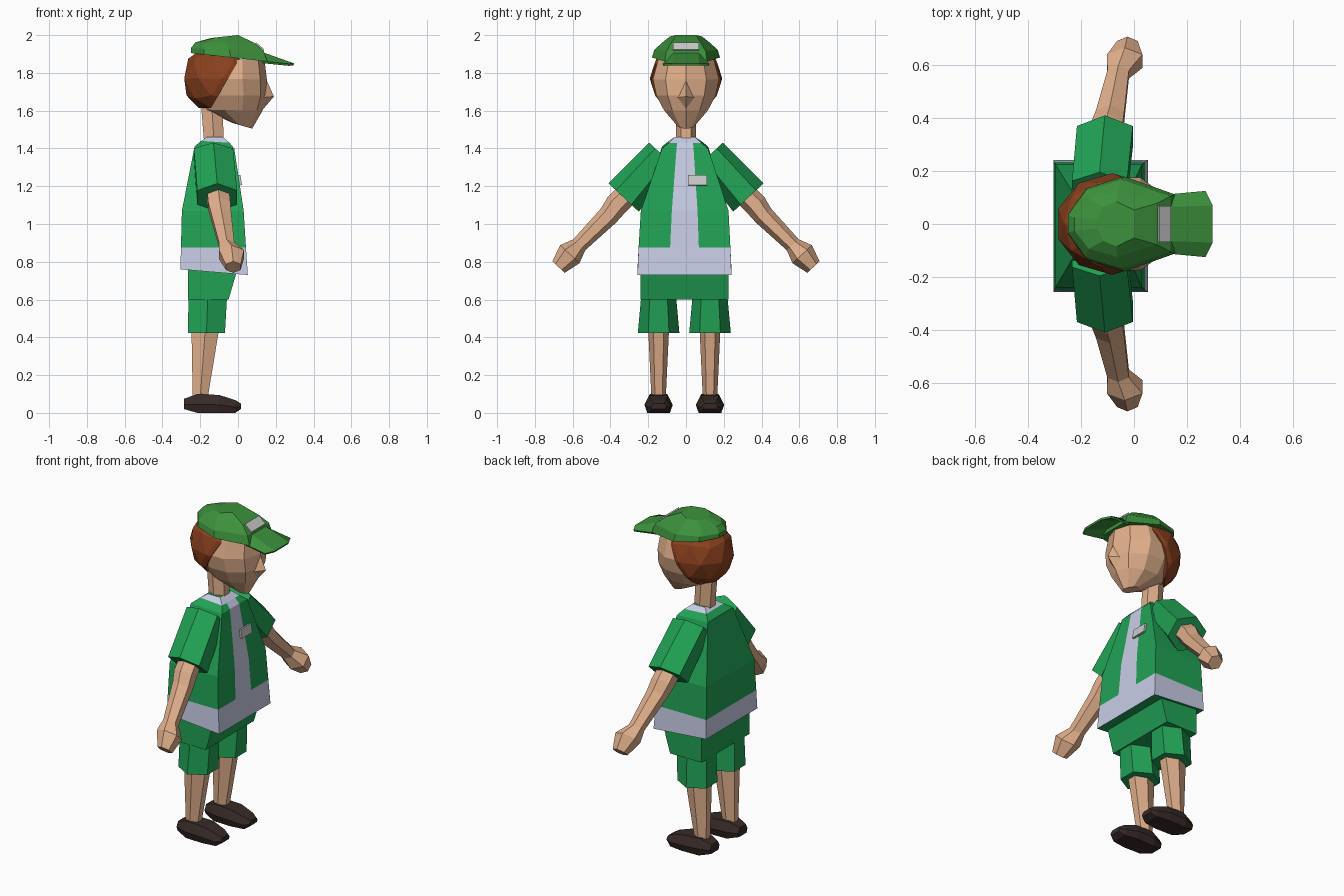
import bpy, bmesh
from math import sin, cos, pi, radians
from mathutils import Vector

if "Cube" in bpy.data.objects:
    bpy.data.objects.remove(bpy.data.objects["Cube"])


def material(name, rgb):
    m = bpy.data.materials.new(name)
    m.diffuse_color = (*rgb, 1)
    m.use_nodes = True
    m.node_tree.nodes["Principled BSDF"].inputs["Base Color"].default_value = m.diffuse_color
    return m


GREEN = material("shirt green", (0.015, 0.36, 0.09))
CAP = material("cap green", (0.045, 0.28, 0.045))
SKIN = material("skin", (0.75, 0.43, 0.26))
HAIR = material("hair", (0.26, 0.053, 0.013))
WHITE = material("trim white", (0.58, 0.61, 0.79))
SHOE = material("shoe brown", (0.038, 0.023, 0.021))


def finish(name, bm, mats):
    bmesh.ops.recalc_face_normals(bm, faces=bm.faces)
    me = bpy.data.meshes.new(name)
    bm.to_mesh(me)
    bm.free()
    for m in mats:
        me.materials.append(m)
    ob = bpy.data.objects.new(name, me)
    bpy.context.collection.objects.link(ob)
    return ob


def loft(name, rings, mats, pick=lambda i, j: 0):
    """Skin closed rings of points; pick(i, j) gives the material of side j in band i."""
    bm = bmesh.new()
    vs = [[bm.verts.new(p) for p in r] for r in rings]
    n = len(rings[0])
    for i in range(len(vs) - 1):
        for j in range(n):
            k = (j + 1) % n
            f = bm.faces.new((vs[i][j], vs[i][k], vs[i + 1][k], vs[i + 1][j]))
            f.material_index = pick(i, j)
    bm.faces.new(vs[0])
    bm.faces.new(vs[-1])
    return finish(name, bm, mats)


def polygon(n, start=0.0):
    return [(cos(start + 2 * pi * i / n), sin(start + 2 * pi * i / n)) for i in range(n)]


def tilted(profile, back, front, hw):
    """Ring spanning from a back point to a front point (x, z), half width hw in y."""
    mx, mz = (back[0] + front[0]) / 2, (back[1] + front[1]) / 2
    hx, hz = (front[0] - back[0]) / 2, (front[1] - back[1]) / 2
    return [(mx + a * hx, b * hw, mz + a * hz) for a, b in profile]


def flat_ring(x, y, z, rx, ry):
    return [(x + a * rx, y + b * ry, z) for a, b in polygon(6, pi / 2)]


def arm_ring(s, x, y, z, ru, rv):
    """Hexagon across the sloping arm, with a vertex on the outer ridge."""
    v = Vector((0, s * 0.73, 0.68))
    c = Vector((x, s * y, z))
    return [c + Vector((a * ru, 0, 0)) + v * b * rv for a, b in polygon(6, pi / 6)]


# head
round_profile = polygon(10)
head = [((-.03, 1.535), (.075, 1.505), .045), ((-.18, 1.605), (.13, 1.60), .122),
        ((-.21, 1.68), (.155, 1.68), .165), ((-.22, 1.77), (.153, 1.765), .184),
        ((-.2, 1.87), (.14, 1.87), .155)]
loft("head", [tilted(round_profile, *r) for r in head], [SKIN])

# nose
bm = bmesh.new()
for p in [(.15, 0, 1.765), (.19, 0, 1.675), (.135, .045, 1.67), (.135, -.045, 1.67),
          (.135, 0, 1.61), (.1, 0, 1.7)]:
    bm.verts.new(p)
bmesh.ops.convex_hull(bm, input=bm.verts)
finish("nose", bm, [SKIN])

# hair: faceted ball cut by a slanted plane
bm = bmesh.new()
bmesh.ops.create_icosphere(bm, subdivisions=2, radius=1)
for v in bm.verts:
    v.co = Vector((-.083 + v.co.x * .212, v.co.y * .192, 1.77 + v.co.z * .2))
for co, no in [((-.07, 0, 1.74), (.86, 0, -.5)), ((0, 0, 1.615), (0, 0, -1))]:
    bmesh.ops.bisect_plane(bm, geom=bm.verts[:] + bm.edges[:] + bm.faces[:],
                           plane_co=co, plane_no=no, clear_outer=True)
    bmesh.ops.holes_fill(bm, edges=[e for e in bm.edges if e.is_boundary])
finish("hair", bm, [HAIR])

# cap crown
cap_profile = [(1, .62), (.05, 1), (-.65, .75), (-1, .2),
               (-1, -.2), (-.65, -.75), (.05, -1), (1, -.62)]
crown = [((-.25, 1.905), (.155, 1.86), .18), ((-.25, 1.93), (.137, 1.915), .168),
         ((-.225, 1.962), (.085, 1.96), .125), ((-.14, 1.985), (.0, 2.0), .085)]
loft("cap_crown", [tilted(cap_profile, *r) for r in crown], [CAP])

# cap brim
bm = bmesh.new()
rows = [[(.13, -.112, 1.862), (.135, -.065, 1.908), (.135, .065, 1.908), (.13, .112, 1.862)],
        [(.27, -.125, 1.848), (.297, -.07, 1.85), (.297, .07, 1.85), (.27, .125, 1.848)]]
vs = [[bm.verts.new(p) for p in r] for r in rows]
for j in range(3):
    bm.faces.new((vs[0][j], vs[1][j], vs[1][j + 1], vs[0][j + 1]))
brim = finish("cap_brim", bm, [CAP])
brim.modifiers.new("thickness", "SOLIDIFY").thickness = .012


# plain patches on the cap and the shirt
def plate(name, loc, size, tilt):
    bpy.ops.mesh.primitive_cube_add(size=1, location=loc, rotation=(0, radians(tilt), 0))
    ob = bpy.context.object
    ob.name, ob.scale = name, size


plate("cap_patch", (.114, 0, 1.938), (.058, .135, .012), 41)
plate("shirt_badge", (.007, .06, 1.232), (.02, .1, .055), -9)

# neck
loft("neck", [flat_ring(-.125, 0, 1.40, .06, .052), flat_ring(-.14, 0, 1.64, .065, .052)], [SKIN])


# shirt body: box sections with a front strip
def box_ring(xb, xf, hw, strip, zb, zf, yc):
    return [(xb, yc + hw, zb), (xb, yc - hw, zb), (xf, yc - hw, zf),
            (xf, yc - strip, zf), (xf, yc + strip, zf), (xf, yc + hw, zf)]


shirt = [(-.165, -.08, .055, .04, 1.46, 1.46, -.005), (-.195, -.045, .085, .042, 1.44, 1.43, -.005),
         (-.23, -.02, .122, .045, 1.41, 1.40, -.005), (-.297, .03, .232, .068, 1.07, 1.07, -.007),
         (-.302, .042, .243, .076, .875, .875, -.008), (-.305, .052, .249, .08, .76, .73, -.008)]
loft("shirt", [box_ring(*r) for r in shirt], [GREEN, WHITE],
     lambda i, j: int(i in (0, 4) or j == 3))

# shorts
loft("shorts_waist", [box_ring(-.265, .003, .233, .05, .78, .78, -.007),
                      box_ring(-.265, -.05, .233, .05, .6, .6, -.007)], [GREEN])

shoe_profile = [(-.8, 0), (-1, .45), (-.65, 1), (.65, 1), (1, .45), (.8, 0)]
shoe = [(-.285, .02, .075, .045), (-.215, 0, .1, .07), (-.1, 0, .095, .075),
        (-.015, 0, .068, .06), (.015, .02, .05, .042)]

for s, side in ((1, "left"), (-1, "right")):
    y = s * .136 - .009
    # leg, shorts leg and shoe
    loft(side + "_shorts_leg", [flat_ring(-.16, y, .62, .118, .092),
                                flat_ring(-.167, y, .424, .113, .11)], [GREEN])
    loft(side + "_leg", [flat_ring(-.172, y, .46, .086, .056),
                         flat_ring(-.2, y, .08, .046, .038)], [SKIN])
    loft(side + "_shoe", [[(x, y + a * hw, z0 + b * (z1 - z0)) for a, b in shoe_profile]
                          for x, z0, z1, hw in shoe], [SHOE])
    # sleeve, arm and hand
    loft(side + "_sleeve", [arm_ring(s, -.13, .13, 1.37, .12, .09),
                            arm_ring(s, -.11, .33, 1.14, .122, .11)], [GREEN])
    arm = [(-.11, .24, 1.23, .065, .06), (-.1, .37, 1.1, .068, .062), (-.09, .41, 1.045, .062, .055),
           (-.06, .565, .89, .047, .043), (-.035, .615, .84, .077, .07), (-.025, .675, .772, .045, .045)]
    loft(side + "_arm", [arm_ring(s, *r) for r in arm], [SKIN])
